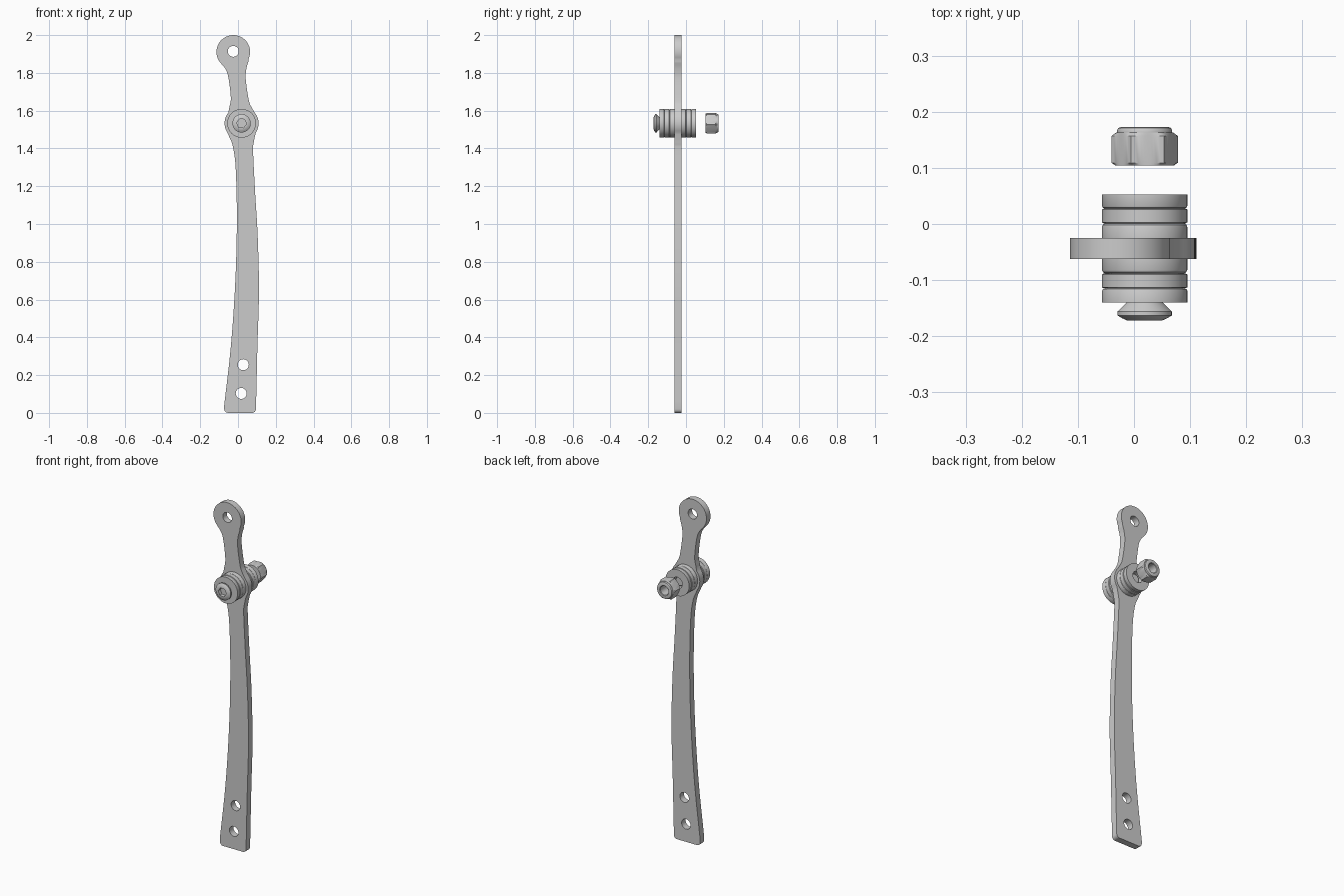
import bpy, bmesh
from math import sin, cos, radians, pi
from mathutils import Vector

if "Cube" in bpy.data.objects:
    bpy.data.objects.remove(bpy.data.objects["Cube"])

AX, AZ = 0.019, 1.533        # pivot axis position
HEX_TURN = radians(-6)


def smooth(obj, angle=30):
    bpy.ops.object.select_all(action='DESELECT')
    obj.select_set(True)
    bpy.context.view_layer.objects.active = obj
    bpy.ops.object.shade_smooth_by_angle(angle=radians(angle))


def lathe(name, profile, closed=True, n=60):
    """Revolve (radius, y[, hex corner radius]) points about the pivot axis."""
    bm = bmesh.new()
    rings = []
    for p in profile:
        ring = []
        for i in range(n):
            t = 2 * pi * i / n
            r = p[0]
            if len(p) > 2:
                r = min(r, p[2] * cos(pi / 6) / cos(t % (pi / 3) - pi / 6))
            a = t + HEX_TURN
            ring.append(bm.verts.new((r * cos(a), p[1], r * sin(a))))
        rings.append(ring)
    pairs = list(zip(rings, rings[1:]))
    if closed:
        pairs.append((rings[-1], rings[0]))
    for a, b in pairs:
        for i in range(n):
            j = (i + 1) % n
            bm.faces.new((a[i], a[j], b[j], b[i]))
    bmesh.ops.remove_doubles(bm, verts=bm.verts, dist=1e-5)
    bmesh.ops.recalc_face_normals(bm, faces=bm.faces)
    me = bpy.data.meshes.new(name)
    bm.to_mesh(me)
    bm.free()
    obj = bpy.data.objects.new(name, me)
    obj.location = (AX, 0, AZ)
    bpy.context.collection.objects.link(obj)
    smooth(obj)
    return obj


def arc(cx, cz, r, a0, a1, n):
    return [(cx + r * cos(radians(a0 + (a1 - a0) * i / n)),
             cz + r * sin(radians(a0 + (a1 - a0) * i / n))) for i in range(n + 1)]


def spline(pts, steps=5):
    """Catmull-Rom curve through the points."""
    v = [Vector(p) for p in pts]
    v = [2 * v[0] - v[1]] + v + [2 * v[-1] - v[-2]]
    out = []
    for a, b, c, d in zip(v, v[1:], v[2:], v[3:]):
        for k in range(steps):
            t = k / steps
            q = 0.5 * (2 * b + (c - a) * t + (2 * a - 5 * b + 4 * c - d) * t * t
                       + (3 * b - a - 3 * c + d) * t ** 3)
            out.append((q.x, q.y))
    return out + [tuple(pts[-1])]


# Lever plate outline, anticlockwise from the bottom right corner
outline = arc(0.075, 0.02, 0.02, -90, 0, 4)
outline += spline([(0.096, 0.06), (0.103, 0.36), (0.111, 0.65), (0.104, 0.94), (0.091, 1.16),
                   (0.08, 1.38), (0.083, 1.43), (0.092, 1.475)])
outline += arc(AX, AZ, 0.09, -33, 40, 10)
outline += spline([(0.073, 1.615), (0.057, 1.655), (0.041, 1.766), (0.044, 1.82), (0.055, 1.86)])
outline += arc(-0.025, 1.911, 0.089, -27, 211, 32)
outline += spline([(-0.09, 1.85), (-0.066, 1.82), (-0.051, 1.776), (-0.038, 1.67), (-0.046, 1.615)])
outline += arc(AX, AZ, 0.09, 141, 214, 10)
outline += spline([(-0.048, 1.465), (-0.027, 1.41), (-0.012, 1.29), (-0.006, 1.02),
                   (-0.014, 0.70), (-0.037, 0.36), (-0.073, 0.04)])
outline += arc(-0.053, 0.02, 0.02, 180, 270, 4)

holes = [arc(x, z, r, 0, 350, 35) for x, z, r in
         [(-0.025, 1.914, 0.029), (AX, AZ, 0.032), (0.028, 0.255, 0.029), (0.017, 0.103, 0.029)]]

curve = bpy.data.curves.new("lever_plate", 'CURVE')
curve.dimensions = '2D'
curve.fill_mode = 'BOTH'
curve.extrude = 0.0185
for loop in [outline] + holes:
    s = curve.splines.new('POLY')
    s.points.add(len(loop) - 1)
    for p, (x, z) in zip(s.points, loop):
        p.co = (x, z, 0, 1)
    s.use_cyclic_u = True
lever = bpy.data.objects.new("lever_plate", curve)
lever.location.y = -0.0435
lever.rotation_euler.x = pi / 2
bpy.context.collection.objects.link(lever)
lever.select_set(True)
bpy.context.view_layer.objects.active = lever
bpy.ops.object.convert(target='MESH')
lever = bpy.context.object
bm = bmesh.new()
bm.from_mesh(lever.data)
bmesh.ops.remove_doubles(bm, verts=bm.verts, dist=1e-5)
bmesh.ops.recalc_face_normals(bm, faces=bm.faces)
bm.to_mesh(lever.data)
bm.free()
smooth(lever)

# Washer stacks, mirrored about the plate: inner, middle and outer on each side
R, BORE, MID = 0.076, 0.032, -0.0435
for side, tag in ((-1, "front"), (1, "back")):
    def w(name, pts):
        lathe(f"{tag}_{name}_washer", [(r, MID + side * d) for r, d in pts])
    w("inner", [(BORE, 0.0185), (R, 0.0185), (R, 0.038), (0.0745, 0.042), (0.071, 0.0445), (BORE, 0.0445)])
    w("middle", [(BORE, 0.0445), (0.073, 0.0445), (R, 0.0465), (R, 0.0695), (0.073, 0.071), (BORE, 0.071)])
    w("outer", [(BORE, 0.071), (0.071, 0.071), (0.0745, 0.0725), (R, 0.0755), (R, 0.096), (BORE, 0.096)])

# Screw: socketed head with conical underside and plain shank
lathe("screw", [(0, -0.152), (0.04, -0.152, 0.026), (0.04, -0.172, 0.026), (0.031, -0.172),
                (0.04, -0.168), (0.0485, -0.163), (0.0485, -0.156), (0.031, -0.139),
                (0.027, -0.135), (0.027, 0.028), (0.024, 0.031), (0, 0.031)], closed=False)

# Lock nut: chamfered hexagon with a round collar, floating behind the stack
H = 0.0593
lathe("lock_nut", [(0.026, 0.104), (0.052, 0.104, H), (0.061, 0.109, H), (0.061, 0.157, H),
                   (0.051, 0.163, H), (0.049, 0.163), (0.049, 0.167), (0.047, 0.171),
                   (0.042, 0.173), (0.029, 0.173), (0.026, 0.17)])
